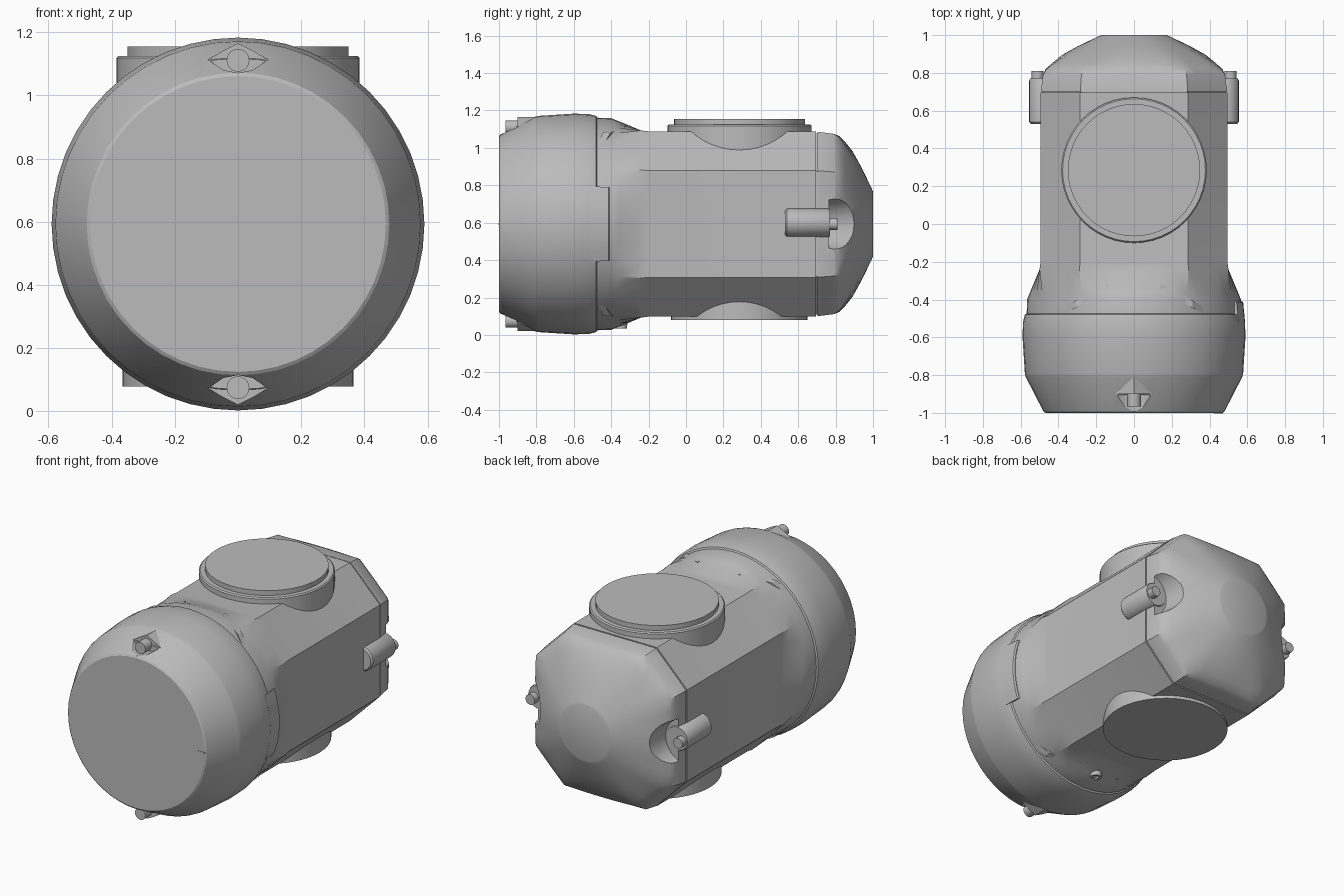
import bpy, bmesh
from math import sin, cos, pi, radians, sqrt
from mathutils import Vector

if "Cube" in bpy.data.objects:
    bpy.data.objects.remove(bpy.data.objects["Cube"])

CZ = 0.593      # height of the long axis
SIDES = 48

grey = bpy.data.materials.new("plain grey")
grey.use_nodes = True
grey.diffuse_color = (0.5, 0.5, 0.5, 1)
grey.node_tree.nodes["Principled BSDF"].inputs["Base Color"].default_value = grey.diffuse_color


def skin(name, rings):
    """Bridge equal rings of points and close both ends."""
    bm = bmesh.new()
    rows = [[bm.verts.new(p) for p in ring] for ring in rings]
    n = len(rows[0])
    for a, b in zip(rows, rows[1:]):
        for i in range(n):
            j = (i + 1) % n
            bm.faces.new((a[i], a[j], b[j], b[i]))
    bm.faces.new(rows[0])
    bm.faces.new(rows[-1])
    bmesh.ops.recalc_face_normals(bm, faces=bm.faces)
    mesh = bpy.data.meshes.new(name)
    bm.to_mesh(mesh)
    bm.free()
    mesh.materials.append(grey)
    ob = bpy.data.objects.new(name, mesh)
    bpy.context.collection.objects.link(ob)
    return ob


def section(y, size, t):
    """Ring around the long axis: t=0 chamfered square, t=1 circle."""
    ring = []
    for k in range(SIDES):
        a = 2 * pi * k / SIDES
        c, s = abs(cos(a)), abs(sin(a))
        octagon = min(1 / max(c, s), 1.577 / (c + s))
        r = size * ((1 - t) * octagon + t)
        ring.append((r * cos(a), y, CZ + r * sin(a)))
    return ring


def hull(name, table):
    return skin(name, [section(*row) for row in table])


def rod(name, centre, axis, stations, sides=32):
    """Turned part: stations are (distance along axis, radius)."""
    rings = []
    for d, r in stations:
        ring = []
        for k in range(sides):
            u, v = r * cos(2 * pi * k / sides), r * sin(2 * pi * k / sides)
            off = (u, d, v) if axis == "y" else (u, v, d)
            ring.append(Vector(centre) + Vector(off))
        rings.append(ring)
    return skin(name, rings)


def cut(target, cutter):
    mod = target.modifiers.new("recess", "BOOLEAN")
    mod.operation = "DIFFERENCE"
    mod.solver = "EXACT"
    mod.object = cutter
    bpy.context.view_layer.objects.active = target
    bpy.ops.object.modifier_apply(modifier=mod.name)
    bpy.data.objects.remove(cutter)


# Round front drum with a conical rim
drum = hull("front_drum", [(-1, 0.468, 1), (-0.993, 0.479, 1), (-0.81, 0.573, 1),
                           (-0.79, 0.578, 1), (-0.6, 0.59, 1), (-0.52, 0.588, 1),
                           (-0.48, 0.578, 1), (-0.465, 0.55, 1)])

# Chamfered body, flaring into the drum
hull("main_body", [(-0.5, 0.569, 1), (-0.4, 0.566, 1), (-0.36, 0.55, 0.85),
                   (-0.24, 0.5, 0), (-0.2, 0.495, 0), (0.695, 0.495, 0)])
hull("seam", [(0.68, 0.485, 0), (0.72, 0.485, 0)])

# Domed rear cap
cap = hull("rear_cap", [(0.702, 0.493, 0), (0.79, 0.482, 0), (0.82, 0.47, 0.1),
                        (0.85, 0.44, 0.3), (0.89, 0.39, 0.6), (0.94, 0.3, 0.9),
                        (0.994, 0.187, 1), (1, 0.172, 1)])

# Stepped port on top, plain port below
rod("top_port", (0, 0.285, 0), "z", [(0.85, 0.385), (1.118, 0.385), (1.125, 0.378),
                                     (1.125, 0.35), (1.155, 0.35)], 48)
rod("bottom_port", (0, 0.285, 0), "z", [(0.079, 0.365), (0.3, 0.365)], 48)

# Side screw lugs, each with a scoop in the cap behind it
for side, x in (("left", 1), ("right", -1)):
    cut(cap, rod("scoop", (x * 0.535, 0, CZ), "y", [(0.765, 0.14), (1.1, 0.19)]))
    rod(side + "_lug", (x * 0.478, 0, CZ + 0.007), "y",
        [(0.53, 0.068), (0.54, 0.077), (0.76, 0.077), (0.77, 0.072)], 24)
    rod(side + "_screw", (x * 0.51, 0, CZ), "y", [(0.75, 0.032), (0.81, 0.032)], 16)


# Eye-shaped screw seats at the top and bottom of the drum rim
def eye(name, up, y0, y1):
    outline = [(-0.095, 0), (-0.045, 0.03), (0, 0.052), (0.045, 0.03),
               (0.095, 0), (0.045, -0.033), (0, -0.042), (-0.045, -0.033)]
    return skin(name, [[(x, y, CZ + up * (0.52 + h)) for x, h in outline]
                       for y in (y0, y1)])


for where, up in (("top", 1), ("bottom", -1)):
    cut(drum, eye("eye_cutter", up, -1.1, -0.905))
    eye(where + "_seat", up, -0.9, -0.75)
    rod(where + "_seat_screw", (0, 0, CZ + up * 0.518), "y",
        [(-0.965, 0.036), (-0.85, 0.036)], 20)

# Raised tab behind the drum on the left
profile = [(0.55, -0.52), (0.588, -0.52), (0.578, -0.415), (0.57, -0.408), (0.53, -0.408)]
skin("side_tab", [[(r * cos(a), y, CZ + r * sin(a)) for r, y in profile]
                  for a in [radians(d) for d in range(-20, 21, 5)]])

# Slanted ribs where the flare meets the drum
for up in (1, -1):
    for x in (1, -1):
        rings = []
        for px, py, w in ((0.47, -0.51, 0.012), (0.31, -0.425, 0.02), (0.14, -0.33, 0.012)):
            base = 0.575 if py < -0.4 else 0.545
            h = sqrt(base * base - px * px)
            rings.append([(x * px, py - w, CZ + up * (h - 0.03)),
                          (x * px, py - w, CZ + up * (h + 0.003)),
                          (x * px, py + w, CZ + up * h),
                          (x * px, py + w, CZ + up * (h - 0.03))])
        skin("flare_rib", rings)

# Small hollow screw boss underneath and index tick on the front face
rod("underside_boss", (0, -0.35, 0), "z", [(0.06, 0.014), (0.035, 0.018), (0.033, 0.034),
                                            (0.1, 0.04)], 20)
skin("index_tick", [[(x, y, CZ + z) for x, z in
                     ((0.42, -0.005), (0.47, -0.005), (0.47, 0.005), (0.42, 0.005))]
                    for y in (-1.002, -0.99)])

# Smooth shading with crisp edges
for ob in bpy.context.collection.objects:
    ob.select_set(ob.type == "MESH" and grey.name in ob.data.materials)
bpy.context.view_layer.objects.active = drum
bpy.ops.object.shade_smooth_by_angle(angle=radians(28))
